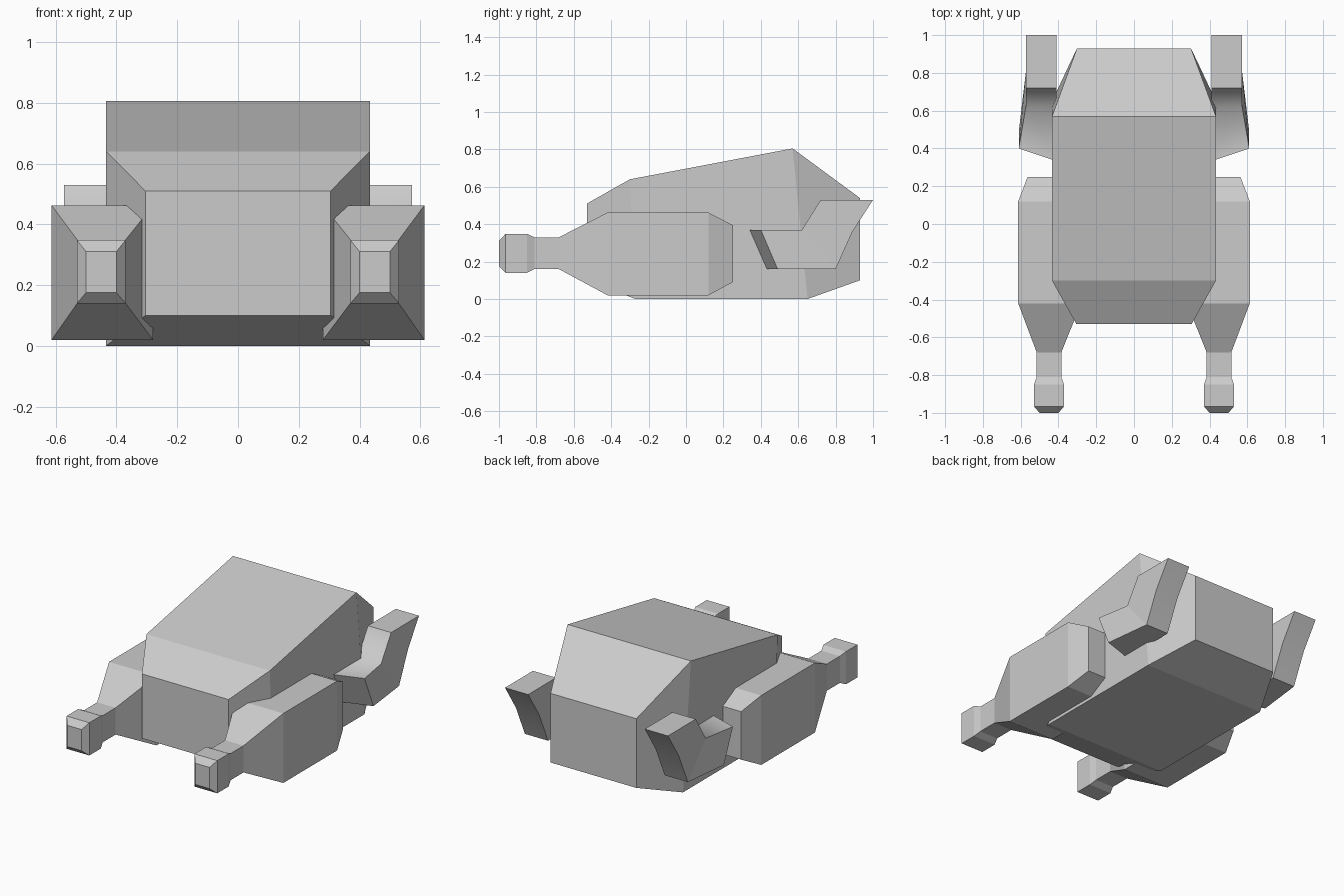
import bpy
import bmesh

cube = bpy.data.objects.get("Cube")
if cube:
    bpy.data.objects.remove(cube, do_unlink=True)

grey = bpy.data.materials.new("plain grey")
grey.use_nodes = True
grey.diffuse_color = (0.6, 0.6, 0.6, 1)
grey.node_tree.nodes["Principled BSDF"].inputs["Base Color"].default_value = (0.6, 0.6, 0.6, 1)


def loft(name, rings, soft=()):
    """Skin four-cornered rings into a closed solid; soft holds (ring, corner) of rounded folds."""
    bm = bmesh.new()
    loops = [[bm.verts.new(p) for p in ring] for ring in rings]
    for a, b in zip(loops, loops[1:]):
        for i in range(4):
            j = (i + 1) % 4
            bm.faces.new((a[i], a[j], b[j], b[i]))
    bm.faces.new(loops[0])
    bm.faces.new(loops[-1])
    bmesh.ops.recalc_face_normals(bm, faces=bm.faces)
    for face in bm.faces:
        face.smooth = bool(soft)
    for edge in bm.edges:
        edge.smooth = False
    for ring, corner in soft:
        pair = (loops[ring][corner], loops[ring][(corner + 1) % 4])
        bm.edges.get(pair).smooth = True
    mesh = bpy.data.meshes.new(name)
    bm.to_mesh(mesh)
    bm.free()
    mesh.materials.append(grey)
    obj = bpy.data.objects.new(name, mesh)
    bpy.context.collection.objects.link(obj)
    return obj


def section(x0, x1, top, bottom):
    """Ring between x0 and x1 with (y, z) given for its top and bottom edges."""
    return [(x0, *top), (x1, *top), (x1, *bottom), (x0, *bottom)]


# Wedge-shaped body, tapered at nose and tail
loft("body", [
    section(-0.305, 0.305, (-0.53, 0.51), (-0.53, 0.10)),
    section(-0.434, 0.434, (-0.30, 0.64), (-0.27, 0.0)),
    section(-0.434, 0.434, (0.57, 0.805), (0.65, 0.0)),
    section(-0.302, 0.302, (0.93, 0.54), (0.93, 0.10)),
])

# Arm stations: y, inner x, outer x, bottom z, top z
ARM = [
    (-1.00, 0.40, 0.50, 0.175, 0.31),
    (-0.965, 0.37, 0.53, 0.14, 0.348),
    (-0.85, 0.37, 0.53, 0.14, 0.348),
    (-0.81, 0.385, 0.515, 0.16, 0.33),
    (-0.68, 0.385, 0.515, 0.16, 0.33),
    (-0.42, 0.28, 0.613, 0.02, 0.462),
    (0.12, 0.28, 0.613, 0.02, 0.462),
    (0.25, 0.33, 0.563, 0.09, 0.395),
]

for side, s in (("left", 1), ("right", -1)):
    loft(side + "_arm", [section(s * a, s * b, (y, hi), (y, lo)) for y, a, b, lo, hi in ARM])

    # Bent rear leg with a slanted front end and an upturned tip
    front = [(s * 0.41, 0.333, 0.37), (s * 0.61, 0.40, 0.37),
             (s * 0.61, 0.49, 0.16), (s * 0.41, 0.425, 0.16)]
    loft(side + "_leg", [
        front,
        section(s * 0.41, s * 0.573, (0.62, 0.37), (0.80, 0.16)),
        section(s * 0.41, s * 0.573, (0.72, 0.53), (0.89, 0.36)),
        section(s * 0.41, s * 0.573, (0.73, 0.53), (1.0, 0.53)),
    ], soft=[(1, 0), (2, 2)])
